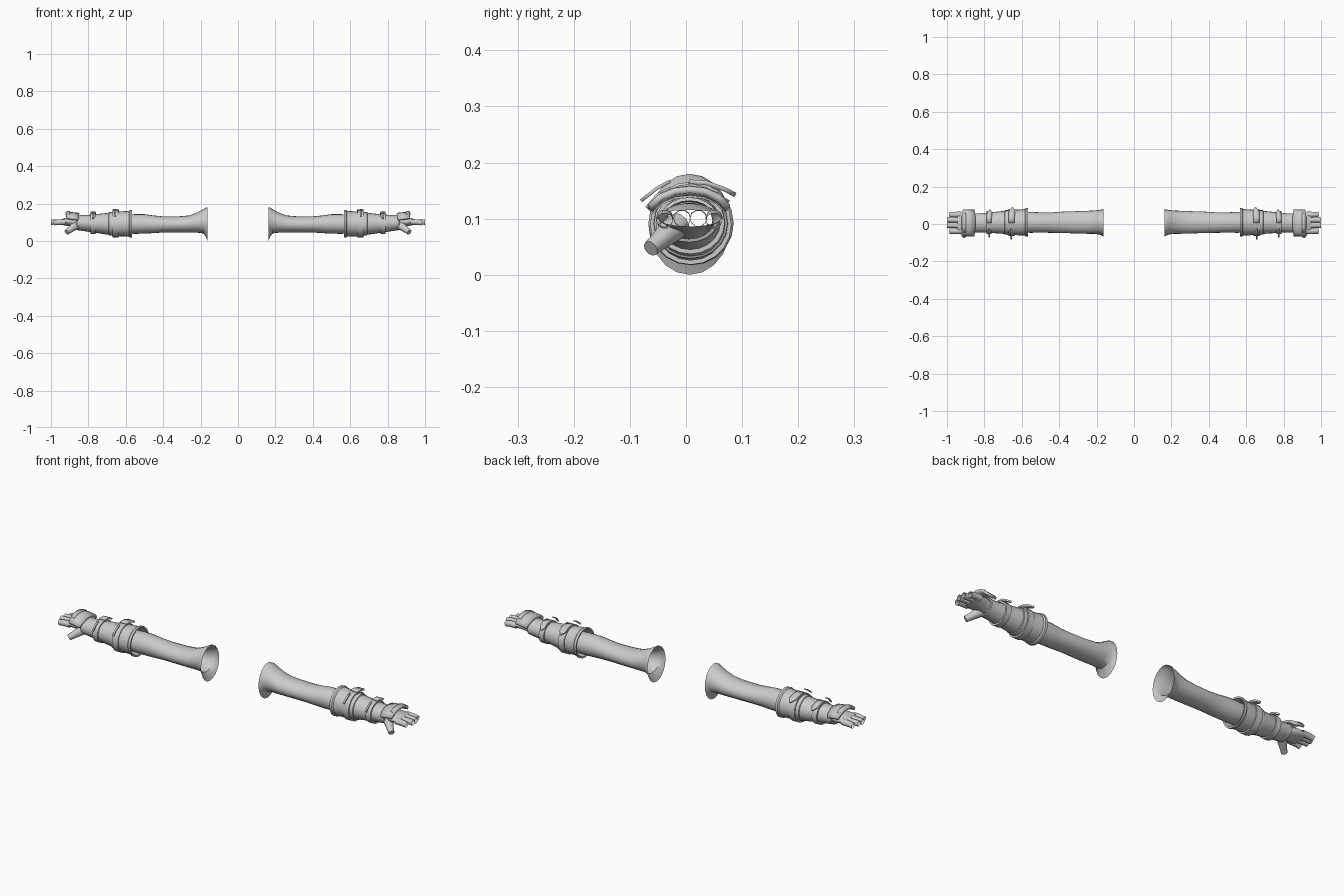
import bpy, bmesh, math
from mathutils import Vector

grey = bpy.data.materials.new("plain_grey")
grey.diffuse_color = (0.6, 0.6, 0.6, 1)


def finish(name, bm, thickness=0.0, angle=40):
    """Turn a bmesh into a shaded object mirrored to both sides."""
    bmesh.ops.recalc_face_normals(bm, faces=bm.faces)
    me = bpy.data.meshes.new(name)
    bm.to_mesh(me)
    bm.free()
    me.materials.append(grey)
    ob = bpy.data.objects.new(name, me)
    bpy.context.collection.objects.link(ob)
    if thickness:
        s = ob.modifiers.new("thickness", 'SOLIDIFY')
        s.thickness, s.offset = thickness, 0
    m = ob.modifiers.new("other_side", 'MIRROR')
    m.use_axis[0] = True
    m.use_mirror_merge = False
    bpy.ops.object.select_all(action='DESELECT')
    ob.select_set(True)
    bpy.context.view_layer.objects.active = ob
    bpy.ops.object.shade_smooth_by_angle(angle=math.radians(angle))
    return ob


def skin(bm, rings):
    n = len(rings[0])
    for a, b in zip(rings, rings[1:]):
        for i in range(n):
            j = (i + 1) % n
            bm.faces.new((a[i], a[j], b[j], b[i]))


def loft(name, sections, n=18, angle=40):
    """Open sleeve through ellipses given as (x, y0, y1, z0, z1)."""
    bm = bmesh.new()
    rings = []
    for x, y0, y1, z0, z1 in sections:
        ring = []
        for i in range(n):
            t = 2 * math.pi * i / n
            ring.append(bm.verts.new((x, (y0 + y1) / 2 + (y1 - y0) / 2 * math.cos(t),
                                      (z0 + z1) / 2 + (z1 - z0) / 2 * math.sin(t))))
        rings.append(ring)
    skin(bm, rings)
    return finish(name, bm, angle=angle)


def tube(name, path, n=10, cap=False):
    """Round digit through (x, y, z, radius) points."""
    bm = bmesh.new()
    pts = [Vector(p[:3]) for p in path]
    rings = []
    for k, p in enumerate(pts):
        d = (pts[min(k + 1, len(pts) - 1)] - pts[max(k - 1, 0)]).normalized()
        side = d.cross(Vector((0, 0, 1))).normalized()
        up = side.cross(d)
        r = path[k][3]
        rings.append([bm.verts.new(p + r * (side * math.cos(2 * math.pi * i / n)
                                            + up * math.sin(2 * math.pi * i / n)))
                      for i in range(n)])
    skin(bm, rings)
    if cap:
        bm.faces.new(rings[-1])
    return finish(name, bm)


def plate(name, rows, thickness, slope=0.0, hole=0.0):
    """Bent strip across the arm: rows of (x centre, half width, y, z)."""
    bm = bmesh.new()
    strip = [[bm.verts.new((x + s * hw, y, z + s * slope)) for s in (-1, 0, 1)]
             for x, hw, y, z in rows]
    for a, b in zip(strip, strip[1:]):
        for i in range(2):
            bm.faces.new((a[i], a[i + 1], b[i + 1], b[i]))
    if hole:
        bmesh.ops.recalc_face_normals(bm, faces=bm.faces)
        inner = bm.faces[:]
        bmesh.ops.inset_region(bm, faces=inner, thickness=hole)
        bmesh.ops.delete(bm, geom=inner, context='FACES')
    return finish(name, bm, thickness, 30)


# Bare arm with a flared open shoulder
loft("arm", [
    (0.163, -0.067, 0.080, 0.000, 0.180), (0.172, -0.062, 0.078, 0.022, 0.178),
    (0.185, -0.056, 0.075, 0.040, 0.170), (0.215, -0.053, 0.072, 0.044, 0.153),
    (0.26, -0.052, 0.070, 0.045, 0.136), (0.32, -0.050, 0.068, 0.045, 0.131),
    (0.40, -0.048, 0.065, 0.045, 0.131), (0.45, -0.047, 0.061, 0.042, 0.136),
    (0.50, -0.046, 0.062, 0.039, 0.143), (0.55, -0.047, 0.065, 0.038, 0.143),
    (0.64, -0.045, 0.062, 0.042, 0.137), (0.76, -0.037, 0.053, 0.055, 0.130),
    (0.84, -0.033, 0.047, 0.066, 0.127)], 20)

# Forearm guard with a thick flared rim and a stepped upper cuff
loft("forearm_guard", [
    (0.60, -0.052, 0.070, 0.034, 0.148), (0.568, -0.059, 0.077, 0.025, 0.158),
    (0.566, -0.067, 0.085, 0.017, 0.166), (0.578, -0.067, 0.085, 0.018, 0.166),
    (0.584, -0.062, 0.080, 0.023, 0.161), (0.625, -0.060, 0.077, 0.024, 0.158),
    (0.690, -0.057, 0.074, 0.029, 0.154), (0.692, -0.053, 0.070, 0.033, 0.150),
    (0.76, -0.048, 0.063, 0.043, 0.143), (0.82, -0.045, 0.057, 0.052, 0.138),
    (0.862, -0.046, 0.057, 0.058, 0.138), (0.864, -0.040, 0.051, 0.064, 0.132),
    (0.83, -0.036, 0.048, 0.063, 0.130)], 20, 30)

# Straps: band around the guard, loose pointed tail and a buckle
for label, x, y0, y1, z0, z1, w in (("upper", 0.655, -0.060, 0.077, 0.022, 0.158, 0.017),
                                    ("lower", 0.775, -0.050, 0.065, 0.041, 0.145, 0.014)):
    g = 0.004
    loft(label + "_strap_band", [
        (x - w, y0 + g, y1 - g, z0 + g, z1 - g), (x - w, y0 - g, y1 + g, z0 - g, z1 + g),
        (x + w, y0 - g, y1 + g, z0 - g, z1 + g), (x + w, y0 + g, y1 - g, z0 + g, z1 - g)],
        20, 30)
    plate(label + "_strap_tail", [
        (x, w, 0.005, z1 + 0.008), (x, w, 0.035, z1 + 0.006),
        (x - 0.003, w, y1 - 0.007, z1 - 0.006), (x - 0.005, 0.003, y1 + 0.011, z1 - 0.016)],
        0.008)
    plate(label + "_buckle", [
        (x, w + 0.007, -0.028, z1 + 0.006), (x, w + 0.007, -0.052, z1 - 0.008),
        (x, w + 0.007, y0 - 0.022, z1 - 0.030)], 0.009, hole=0.008)
    plate(label + "_buckle_tongue", [
        (x, 0.004, -0.028, z1 + 0.009), (x, 0.004, -0.052, z1 - 0.004),
        (x, 0.004, y0 - 0.020, z1 - 0.026)], 0.006)

# Gloved palm
loft("palm", [
    (0.835, -0.034, 0.048, 0.064, 0.127), (0.865, -0.036, 0.050, 0.070, 0.128),
    (0.895, -0.046, 0.058, 0.078, 0.127), (0.925, -0.050, 0.062, 0.082, 0.122),
    (0.945, -0.051, 0.063, 0.086, 0.116)])

# Arched plate over the back of the hand, with a raised ridge
plate("hand_plate", [
    (0.885, 0.030, -0.064, 0.117), (0.885, 0.034, -0.046, 0.134),
    (0.885, 0.036, -0.020, 0.145), (0.885, 0.036, 0.007, 0.148),
    (0.885, 0.036, 0.034, 0.145), (0.885, 0.034, 0.058, 0.134),
    (0.885, 0.030, 0.074, 0.117)], 0.012, slope=0.004)
plate("hand_plate_ridge", [
    (0.906, 0.008, -0.045, 0.143), (0.906, 0.008, -0.020, 0.153),
    (0.906, 0.008, 0.007, 0.156), (0.906, 0.008, 0.034, 0.153),
    (0.906, 0.008, 0.057, 0.143)], 0.006)

# Open-ended glove fingers
for name, y, tip, drop in (("index", -0.038, 0.985, 0.004), ("middle", -0.007, 1.0, 0),
                           ("ring", 0.022, 0.998, 0), ("little", 0.050, 0.985, 0.004)):
    tube(name + "_finger", [
        (0.925, y, 0.101, 0.0155), (0.95, y, 0.101, 0.0155),
        (0.972, y, 0.101 - drop / 2, 0.0145), (tip, y, 0.100 - drop, 0.0145)])

# Thumb pointing forward and down
tube("thumb", [
    (0.855, -0.012, 0.090, 0.022), (0.878, -0.030, 0.076, 0.022),
    (0.898, -0.048, 0.060, 0.017), (0.916, -0.063, 0.047, 0.0145)], 12, cap=True)
